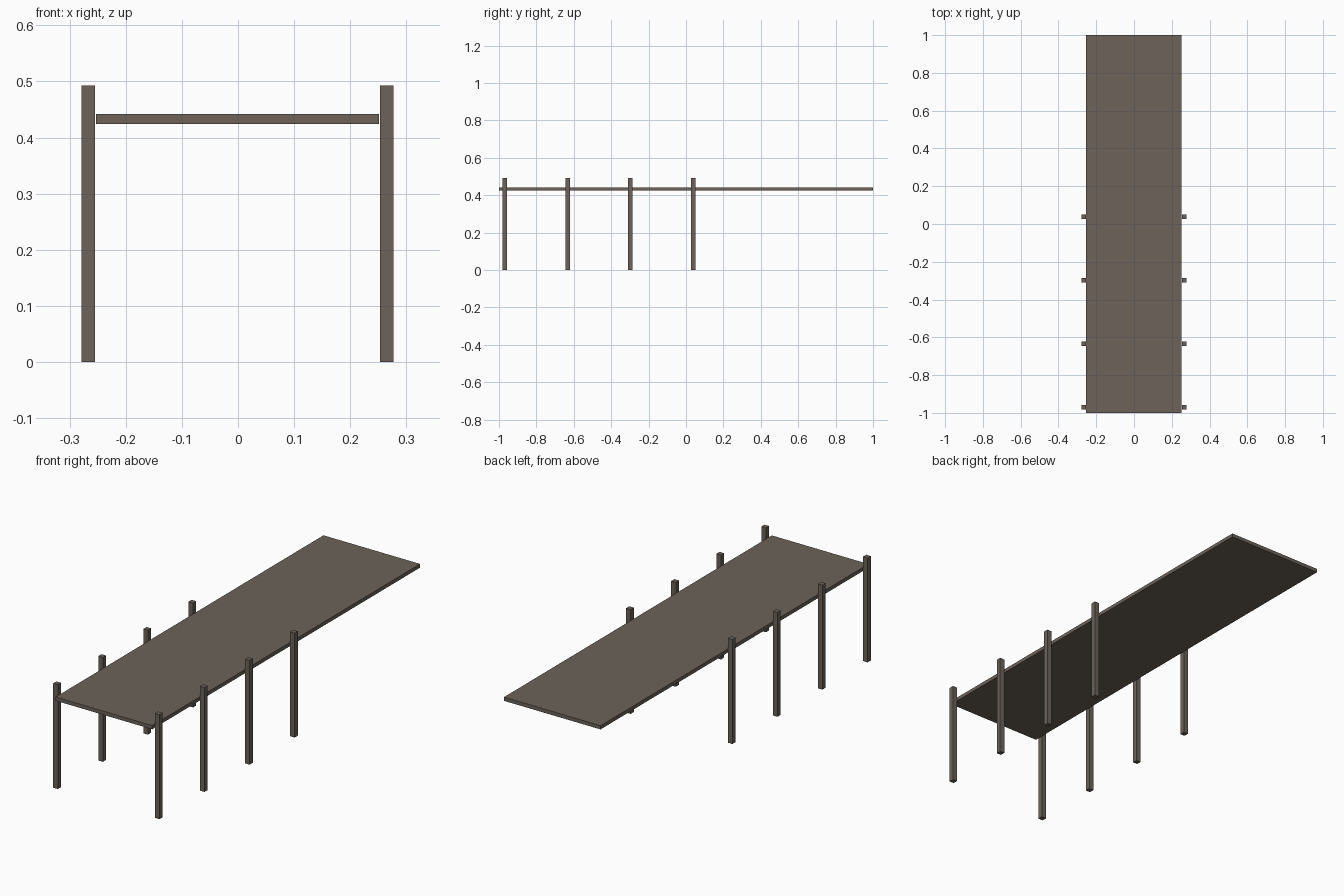
import bpy

if "Cube" in bpy.data.objects:
    bpy.data.objects.remove(bpy.data.objects["Cube"])

wood = bpy.data.materials.new("weathered wood")
wood.diffuse_color = (0.15, 0.123, 0.10, 1)
wood.use_nodes = True
wood.node_tree.nodes["Principled BSDF"].inputs["Base Color"].default_value = wood.diffuse_color


def box(name, x, y, z):
    """Box spanning the given (low, high) ranges."""
    bpy.ops.mesh.primitive_cube_add(size=1, location=[sum(r) / 2 for r in (x, y, z)])
    ob = bpy.context.object
    ob.name = name
    ob.scale = [r[1] - r[0] for r in (x, y, z)]
    bpy.ops.object.transform_apply(location=False, rotation=False, scale=True)
    ob.data.materials.append(wood)
    return ob


# Long flat deck of the jetty
box("deck", (-0.2535, 0.2515), (-1, 1), (0.4245, 0.442))

# Four pairs of square posts along the front half
half = 0.012
for i in range(4):
    y = -0.970 + i * 0.3365
    for side, x in (("left", -0.2665), ("right", 0.265)):
        box(f"{side}_post_{i + 1}", (x - half, x + half),
            (y - half, y + half), (0, 0.493))
